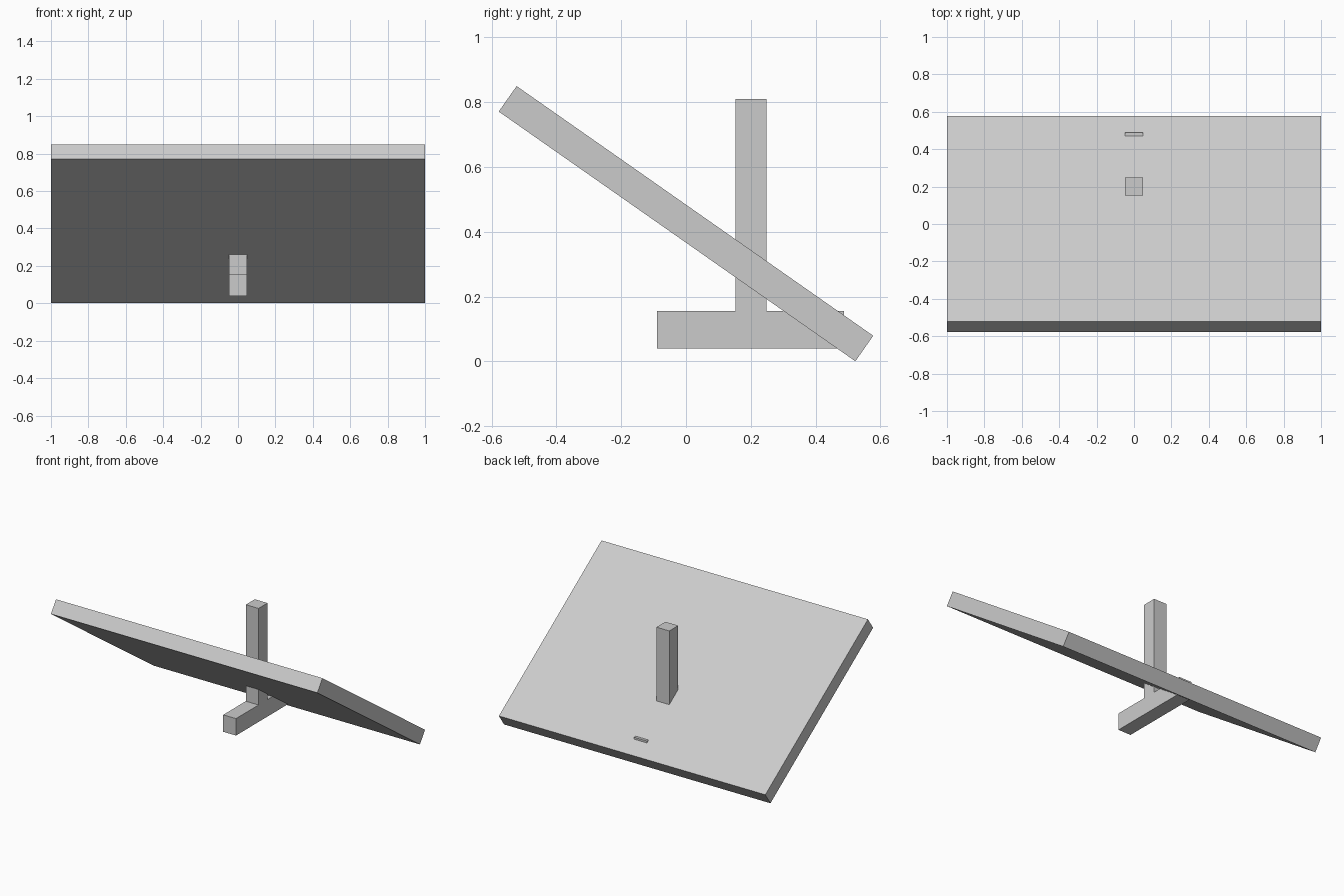
import bpy
import math

cube = bpy.data.objects.get("Cube")
if cube:
    bpy.data.objects.remove(cube, do_unlink=True)

grey = bpy.data.materials.new("light grey")
grey.use_nodes = True
colour = (0.6, 0.6, 0.6, 1)
grey.diffuse_color = colour
grey.node_tree.nodes["Principled BSDF"].inputs["Base Color"].default_value = colour


def box(name, centre, size, tilt=0):
    bpy.ops.mesh.primitive_cube_add(size=1)
    ob = bpy.context.object
    ob.name = name
    ob.scale = size
    ob.location = centre
    ob.rotation_euler.x = math.radians(tilt)
    ob.data.materials.append(grey)
    return ob


# Sloping board
box("tilted_panel", (0, 0, 0.425), (2, 1.343, 0.096), -35)

# Upright post passing through the board
box("post", (0, 0.2, 0.482), (0.096, 0.096, 0.656))

# Horizontal foot bar, its back end poking through the board
box("foot_bar", (0, 0.199, 0.0975), (0.096, 0.578, 0.115))
